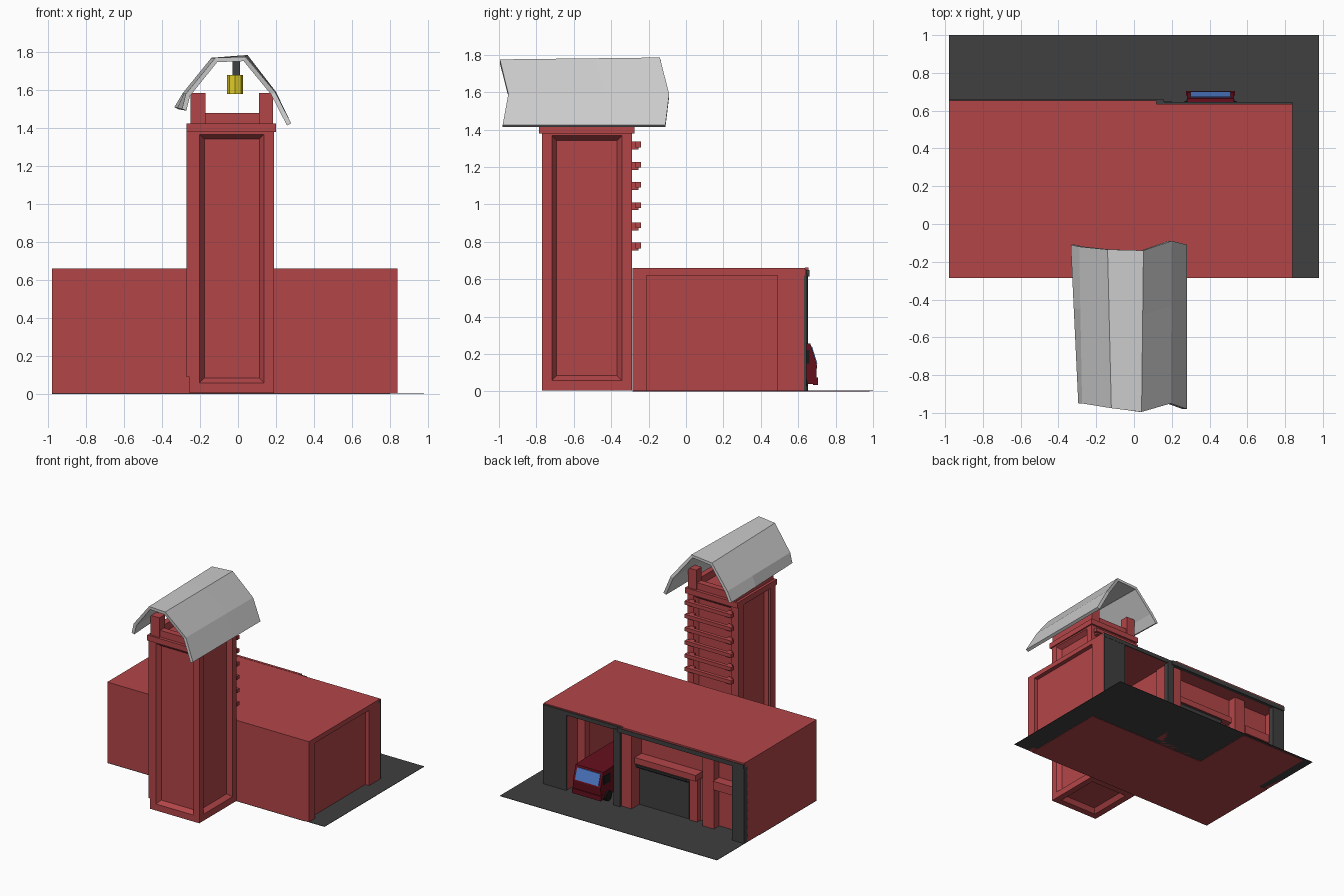
import bpy, bmesh, math
from mathutils import Matrix, Vector

if "Cube" in bpy.data.objects:
    bpy.data.objects.remove(bpy.data.objects["Cube"])


def mat(name, rgb):
    m = bpy.data.materials.new(name)
    m.diffuse_color = (*rgb, 1)
    m.use_nodes = True
    m.node_tree.nodes["Principled BSDF"].inputs["Base Color"].default_value = m.diffuse_color
    return m


RED = mat("brick_red", (0.45, 0.06, 0.065))
DARK = mat("asphalt", (0.05, 0.05, 0.05))
TRUCK = mat("truck_red", (0.13, 0.005, 0.012))
BLACK = mat("rubber", (0.01, 0.01, 0.01))
BLUE = mat("glass_blue", (0.08, 0.2, 0.6))
YELLOW = mat("brass", (0.75, 0.6, 0.02))


def finish(bm, name, m=None):
    bmesh.ops.recalc_face_normals(bm, faces=bm.faces)
    me = bpy.data.meshes.new(name)
    bm.to_mesh(me)
    bm.free()
    ob = bpy.data.objects.new(name, me)
    bpy.context.collection.objects.link(ob)
    if m:
        me.materials.append(m)
    return ob


def cube_bm(x0, x1, y0, y1, z0, z1):
    bm = bmesh.new()
    bmesh.ops.create_cube(bm, size=1)
    for v in bm.verts:
        v.co = Vector((x1 if v.co.x > 0 else x0,
                       y1 if v.co.y > 0 else y0,
                       z1 if v.co.z > 0 else z0))
    return bm


def box(name, m, *b):
    return finish(cube_bm(*b), name, m)


def prism_x(name, m, x0, x1, yz):
    """Extrude a side profile of (y, z) points along x."""
    bm = bmesh.new()
    f = bm.faces.new([bm.verts.new((x0, y, z)) for y, z in yz])
    r = bmesh.ops.extrude_face_region(bm, geom=[f])
    bmesh.ops.translate(bm, vec=(x1 - x0, 0, 0),
                        verts=[v for v in r["geom"] if isinstance(v, bmesh.types.BMVert)])
    return finish(bm, name, m)


def cylinder(name, m, centre, r1, r2, depth, n, axis="Z"):
    bm = bmesh.new()
    rot = Matrix.Rotation(math.pi / 2, 4, "Y") if axis == "X" else Matrix()
    bmesh.ops.create_cone(bm, cap_ends=True, segments=n, radius1=r1, radius2=r2,
                          depth=depth, matrix=Matrix.Translation(centre) @ rot)
    return finish(bm, name, m)


# Ground
box("foundation", RED, -0.98, 0.80, -0.285, 0.45, 0, 0.003)
box("foundation_corner", RED, -0.90, -0.30, 0.45, 0.98, 0, 0.003)
box("forecourt", DARK, -0.98, 0.98, -0.285, 1.0, 0.003, 0.006)

# Station walls and roof
box("left_wall", RED, -0.98, -0.92, -0.285, 0.64, 0.003, 0.62)
box("main_hall", RED, -0.92, 0.12, -0.285, 0.50, 0.003, 0.62)
box("divider_wall", RED, 0.05, 0.19, 0.50, 0.63, 0.003, 0.62)
box("bay_left_wall", RED, 0.12, 0.18, -0.25, 0.50, 0.003, 0.62)
box("bay_rear_wall", RED, 0.12, 0.70, -0.285, -0.25, 0.003, 0.62)
box("right_wall", RED, 0.72, 0.805, -0.25, 0.52, 0.003, 0.63)
box("right_rear_pillar", RED, 0.63, 0.84, -0.285, -0.21, 0.003, 0.63)
box("right_door_pillar", RED, 0.63, 0.84, 0.49, 0.63, 0.003, 0.63)
box("bay_inner_jamb", RED, 0.56, 0.66, 0.44, 0.50, 0.003, 0.62)
box("roof_slab", RED, -0.98, 0.84, -0.285, 0.635, 0.62, 0.66)
box("roof_edge", RED, -0.98, 0.12, 0.635, 0.655, 0.648, 0.662)

# Dark trim around the vehicle openings
box("right_trim", DARK, 0.63, 0.84, 0.63, 0.643, 0.003, 0.65)
box("middle_trim", DARK, 0.14, 0.20, 0.61, 0.65, 0.003, 0.63)
box("left_trim", DARK, -0.98, -0.87, 0.60, 0.652, 0.003, 0.63)
box("bay_header", DARK, 0.14, 0.84, 0.61, 0.645, 0.62, 0.652)
box("hall_header", DARK, -0.98, 0.16, 0.63, 0.66, 0.615, 0.65)

# Closed garage door, canopies and column
box("garage_door", DARK, -0.40, 0.12, 0.50, 0.53, 0.003, 0.34)
box("door_canopy", RED, -0.50, 0.13, 0.50, 0.59, 0.36, 0.41)
cylinder("door_roll", DARK, (-0.14, 0.54, 0.35), 0.04, 0.04, 0.53, 10, "X")
box("facade_column", RED, -0.65, -0.55, 0.50, 0.57, 0.003, 0.62)
box("door_side_pier", RED, -0.48, -0.41, 0.50, 0.54, 0.003, 0.36)
box("side_canopy", RED, -0.92, -0.65, 0.50, 0.58, 0.33, 0.40)

# Tower shaft with sunken panels on each side and a hollow foot
bm = cube_bm(-0.255, 0.19, -0.77, -0.29, 0.006, 1.42)
sides = [f for f in bm.faces if f.normal.z < 0.5]
bmesh.ops.inset_individual(bm, faces=sides, thickness=0.075, depth=0)
bmesh.ops.inset_individual(bm, faces=sides, thickness=0.035, depth=-0.035)
finish(bm, "tower_shaft", RED)
for x0, x1, y0, y1 in ((-0.27, 0.20, -0.785, -0.755), (-0.27, 0.20, -0.305, -0.275),
                       (-0.27, -0.24, -0.785, -0.275), (0.175, 0.20, -0.785, -0.275)):
    box("tower_cornice", RED, x0, x1, y0, y1, 1.38, 1.425)
for x0, x1 in ((-0.27, -0.255),):
    for y0, y1 in ((-0.77, -0.70), (-0.36, -0.29)):
        box("tower_left_strip", RED, x0, x1, y0, y1, 0.09, 1.38)

# Ladder rungs on the tower rear
for i in range(6):
    z = 0.765 + i * 0.108
    box("rung", RED, -0.24, 0.18, -0.27, -0.24, z, z + 0.03)
    for x in (-0.22, 0.12):
        box("rung_bracket", RED, x, x + 0.04, -0.295, -0.255, z - 0.012, z + 0.03)

# Belfry parapet and corner posts
for y0, y1 in ((-0.76, -0.71), (-0.35, -0.30)):
    box("parapet", RED, -0.18, 0.12, y0, y1, 1.42, 1.48)
    for x0, x1 in ((-0.25, -0.17), (0.11, 0.185)):
        box("belfry_post", RED, x0, x1, y0 - 0.01, y1 + 0.01, 1.42, 1.585)
for x0, x1 in ((-0.25, -0.20), (0.14, 0.185)):
    box("side_parapet", RED, x0, x1, -0.71, -0.35, 1.42, 1.48)

# Slightly warped roof sheet lofted between two end profiles
front = [(-0.295, -0.95, 1.50), (-0.275, -0.95, 1.58), (-0.12, -0.975, 1.77),
         (0.04, -0.995, 1.775), (0.195, -0.95, 1.59), (0.28, -0.98, 1.425)]
back = [(-0.335, -0.11, 1.51), (-0.29, -0.12, 1.585), (-0.14, -0.135, 1.77),
        (0.05, -0.14, 1.785), (0.20, -0.09, 1.59), (0.28, -0.11, 1.425)]
bm = bmesh.new()
rows = []
for t in (0, 0.6, 1):
    rows.append([bm.verts.new(Vector(a).lerp(Vector(b), t)) for a, b in zip(front, back)])
for a, b in zip(rows, rows[1:]):
    for i in range(5):
        bm.faces.new((a[i], a[i + 1], b[i + 1], b[i]))
roof = finish(bm, "belfry_roof")
up = sum(p.normal.z for p in roof.data.polygons)
sol = roof.modifiers.new("thickness", "SOLIDIFY")
sol.thickness = 0.025
sol.offset = -1 if up > 0 else 1

# Bell and hanger
cylinder("bell", YELLOW, (-0.015, -0.53, 1.63), 0.042, 0.042, 0.10, 8)
box("bell_hanger", DARK, -0.03, 0.01, -0.55, -0.51, 1.68, 1.765)

# Fire truck in the open bay
box("truck_body", TRUCK, 0.28, 0.53, 0.12, 0.55, 0.05, 0.26)
prism_x("truck_cab", TRUCK, 0.28, 0.53,
        [(0.55, 0.04), (0.695, 0.04), (0.70, 0.14), (0.665, 0.255), (0.55, 0.26)])
prism_x("windscreen", BLUE, 0.30, 0.51,
        [(0.69, 0.15), (0.702, 0.15), (0.674, 0.24), (0.66, 0.24)])
box("bumper", TRUCK, 0.275, 0.535, 0.68, 0.705, 0.035, 0.075)
for x in (0.277, 0.525):
    box("cab_side_window", BLACK, x, x + 0.008, 0.58, 0.66, 0.15, 0.22)
for x in (0.285, 0.525):
    for y in (0.22, 0.61):
        cylinder("wheel", BLACK, (x, y, 0.046), 0.04, 0.04, 0.035, 12, "X")
